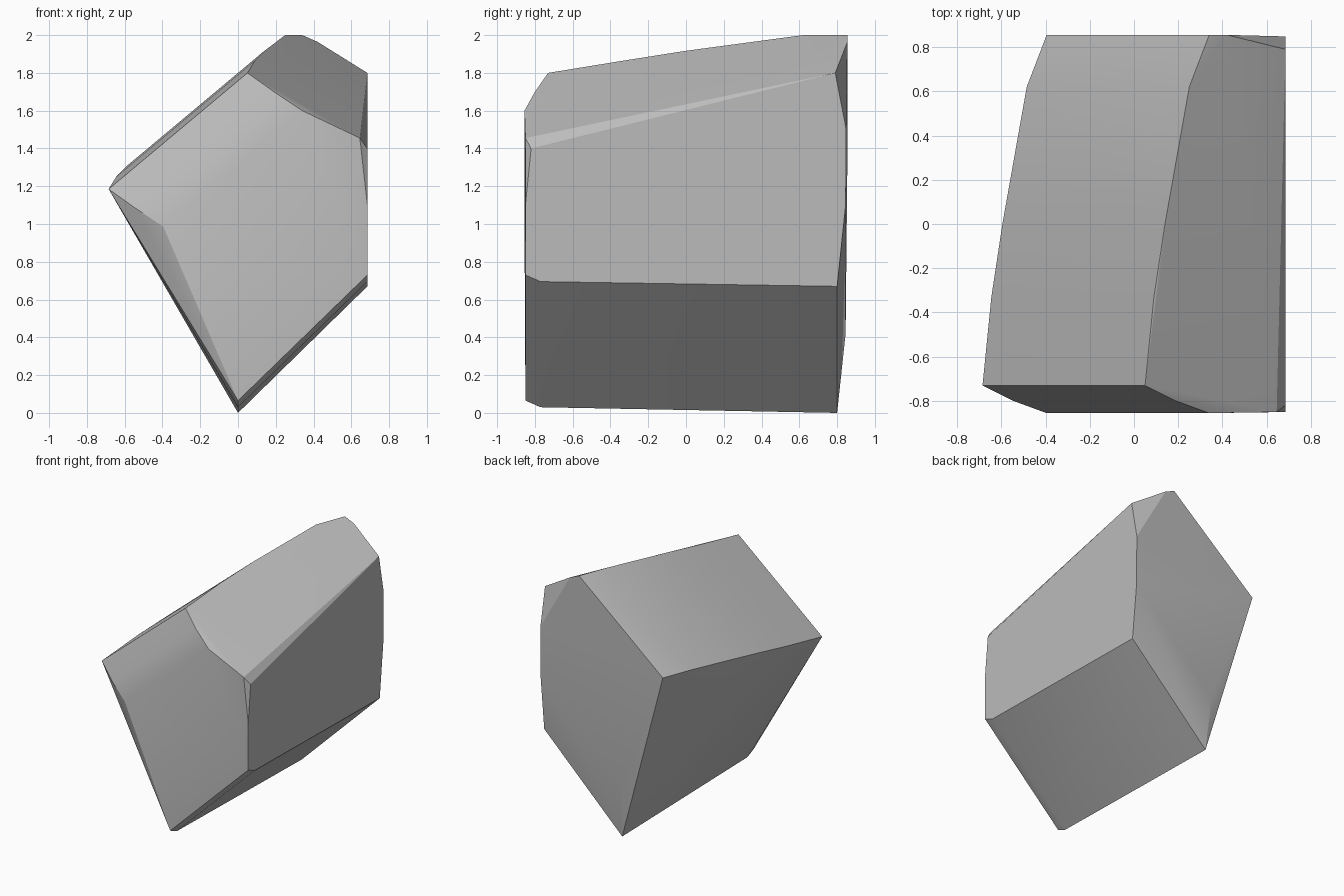
import bpy
import bmesh
import math
from mathutils import Vector

# Remove the default cube
default_cube = bpy.data.objects.get("Cube")
if default_cube:
    bpy.data.objects.remove(default_cube, do_unlink=True)


def flat_material(name, value):
    """One plain grey for the viewport and for renders."""
    colour = (value, value, value, 1.0)
    material = bpy.data.materials.new(name)
    material.use_nodes = True
    material.diffuse_color = colour
    shader = material.node_tree.nodes["Principled BSDF"]
    shader.inputs["Base Color"].default_value = colour
    shader.inputs["Roughness"].default_value = 0.9
    return material


def hull_object(name, points, material):
    """Wrap the points in a convex stone and merge its coplanar facets."""
    bm = bmesh.new()
    for point in points:
        bm.verts.new(point)
    hull = bmesh.ops.convex_hull(bm, input=bm.verts[:])
    loose = {v for v in hull["geom_interior"] + hull["geom_unused"]
             if isinstance(v, bmesh.types.BMVert)}
    bmesh.ops.delete(bm, geom=list(loose), context="VERTS")
    bmesh.ops.dissolve_limit(bm, angle_limit=math.radians(0.5),
                             verts=bm.verts[:], edges=bm.edges[:])
    bmesh.ops.recalc_face_normals(bm, faces=bm.faces[:])
    mesh = bpy.data.meshes.new(name)
    bm.to_mesh(mesh)
    bm.free()
    mesh.materials.append(material)
    obj = bpy.data.objects.new(name, mesh)
    bpy.context.collection.objects.link(obj)
    return obj


# Upper ridge, running from the front bevel over the top to the back
ridge = [Vector(p) for p in (
    (0.34, -0.855, 1.6), (0.19, -0.8, 1.7), (0.05, -0.73, 1.8),
    (0.09, -0.33, 1.865), (0.14, 0, 1.917), (0.25, 0.62, 2),
    (0.34, 0.855, 2),
)]

# The sloping upper side sweeps the ridge down to the outer edge
slope = Vector((-0.735, 0, -0.615))
outer_edge = [p + slope for p in ridge]

# Lower keel, with its front and back bevels
keel = [(0, -0.85, 0.065), (0, -0.77, 0.03), (0, 0.8, 0),
        (-0.02, 0.845, 0.42)]

# Flat upright side, listed as y and z around its outline
side_x = 0.685
side = [(side_x, y, z) for y, z in (
    (-0.85, 0.73), (-0.77, 0.695), (0.8, 0.67), (0.845, 1.1),
    (0.848, 1.5), (0.79, 1.8), (-0.82, 1.4), (-0.85, 1.1),
)]

# Small corner cuts where the upright side meets the ends
corners = [(0.645, -0.85, 1.455), (0.42, 0.855, 1.965)]

stone_grey = flat_material("stone_grey", 0.5)
rock = hull_object("rock", ridge + outer_edge + keel + side + corners,
                   stone_grey)

# Soft facets with crisp main edges
bpy.ops.object.select_all(action="DESELECT")
rock.select_set(True)
bpy.context.view_layer.objects.active = rock
bpy.ops.object.shade_smooth_by_angle(angle=math.radians(20))
